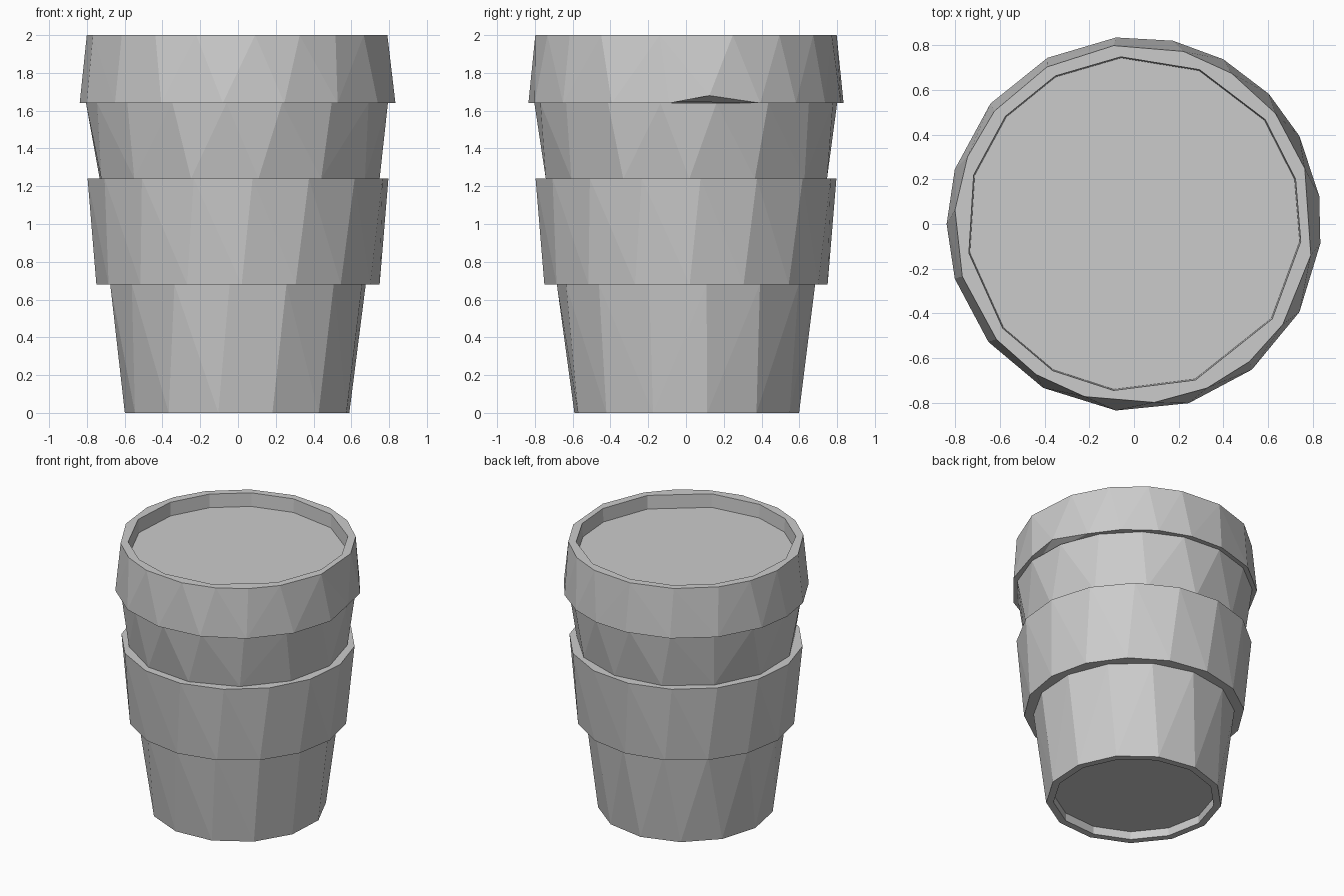
import bpy, bmesh
from math import cos, sin, radians

if "Cube" in bpy.data.objects:
    bpy.data.objects.remove(bpy.data.objects["Cube"])


def even(n, phase):
    """n evenly spaced angles, one of them at phase."""
    return [phase + 360 * k / n for k in range(n)]


def add_ring(bm, r, z, angles):
    angs = sorted(a % 360 for a in angles)
    return [(a, bm.verts.new((r * cos(radians(a)), r * sin(radians(a)), z))) for a in angs]


def stitch(bm, A, B):
    """Triangulate between two rings whose corners need not line up."""
    na, nb = len(A), len(B)
    gap = lambda p, q: (q - p + 180) % 360 - 180
    s = min(range(nb), key=lambda k: abs(gap(A[0][0], B[k][0])))
    b0 = A[0][0] + gap(A[0][0], B[s][0])
    a_ang = [A[k % na][0] + 360 * (k // na) for k in range(na + 1)]
    b_ang = [b0 + (B[(s + k) % nb][0] - B[s][0]) % 360 for k in range(nb)] + [b0 + 360]
    i = j = 0
    while i < na or j < nb:
        va, vb = A[i % na][1], B[(s + j) % nb][1]
        if j == nb or (i < na and abs(a_ang[i + 1] - b_ang[j]) <= abs(b_ang[j + 1] - a_ang[i])):
            i += 1
            bm.faces.new((va, A[i % na][1], vb))
        else:
            j += 1
            bm.faces.new((va, B[(s + j) % nb][1], vb))


def build(name, profile, loop=False, lift=None):
    """Skin a list of (radius, z, angles) rings; cap the ends or close the loop."""
    bm = bmesh.new()
    rings = [add_ring(bm, *p) for p in profile]
    for A, B in zip(rings, rings[1:]):
        stitch(bm, A, B)
    if loop:
        stitch(bm, rings[-1], rings[0])
    else:
        bm.faces.new([v for _, v in rings[0]])
        bm.faces.new([v for _, v in rings[-1]])
    if lift:
        ring, ang, dz = lift
        min(rings[ring], key=lambda p: abs(p[0] - ang))[1].co.z += dz
    bmesh.ops.recalc_face_normals(bm, faces=bm.faces)
    me = bpy.data.meshes.new(name)
    bm.to_mesh(me)
    bm.free()
    ob = bpy.data.objects.new(name, me)
    bpy.context.collection.objects.link(ob)
    return ob


# Tapered cup with recessed base
base = even(13, -100)
build("cup", [
    (0.55, 0.06, base), (0.55, 0, base), (0.60, 0, base),
    (0.685, 0.68, even(14, -68)),
    (0.75, 1.24, even(13, -54)),
    (0.805, 1.64, even(17, -52)),
])

# Sleeve around the middle
low, high = even(16, -66), even(16, -62)
build("sleeve", [
    (0.66, 0.68, low), (0.75, 0.68, low),
    (0.80, 1.24, high), (0.72, 1.24, high),
], loop=True)

# Lid with flared skirt and recessed top
skirt = [180, 163, 140, 117.5, 95.5, 78, 61.5, 44, 28, 8.5,
         -6, -28, -51, -73, -95.5, -119, -141, -163]
rim = [-10, 18, 38, 57, 74, 96.5, 119, 141, 158, 175.5,
       197, 220, 237, 254, 276.5, 294, 310, 326]
well = [190, 163, 140, 118, 94.5, 67, 38.5, 15.5, -6, -34.5, -68.5, -97, -119, -141.5]
build("lid", [
    (0.745, 1.90, well), (0.75, 2.0, well),
    (0.803, 2.0, rim), (0.838, 1.64, skirt),
    (0.77, 1.645, skirt),
], lift=(3, 8.5, 0.04))
